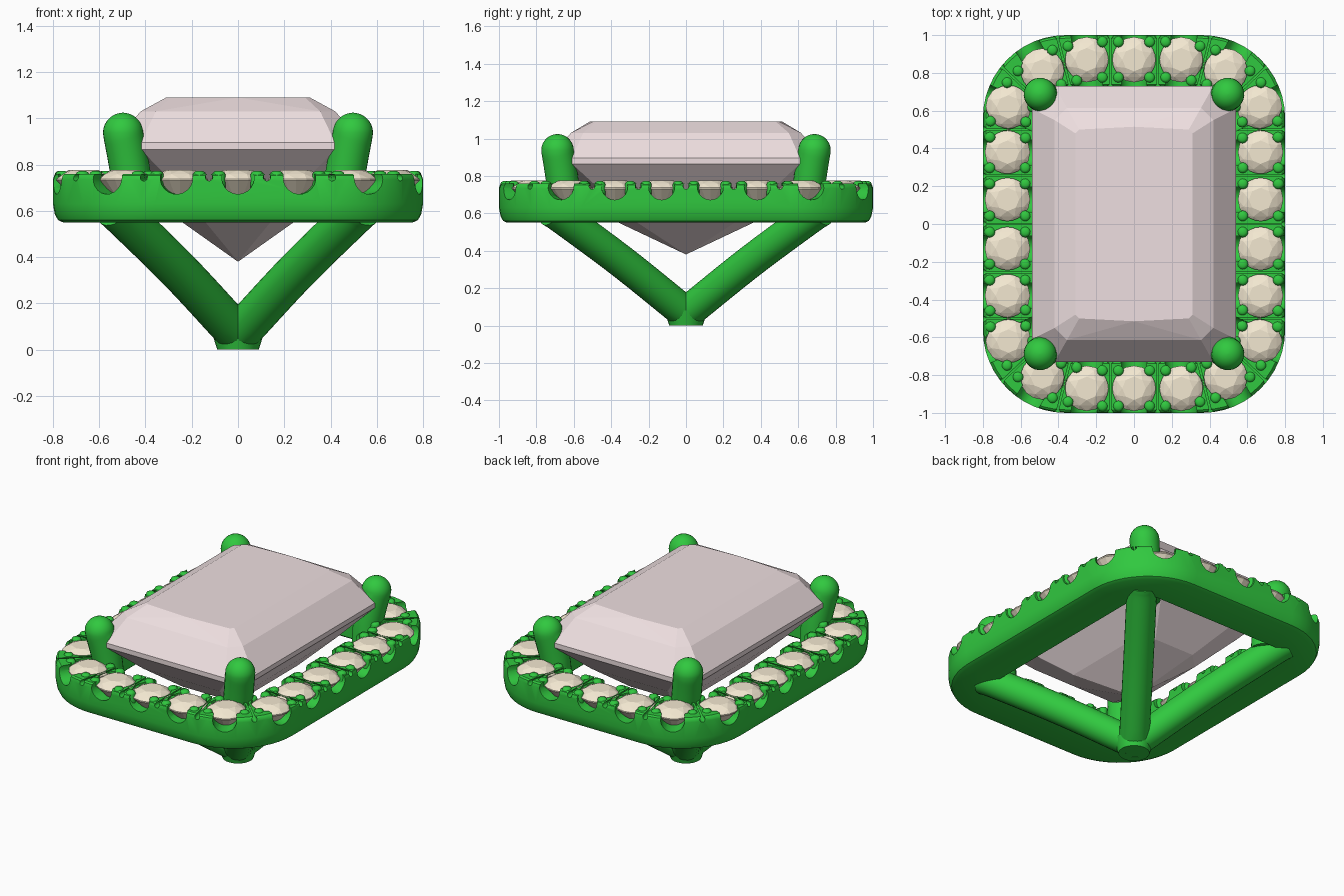
import bpy, bmesh, math
from mathutils import Vector, Matrix

if "Cube" in bpy.data.objects:
    bpy.data.objects.remove(bpy.data.objects["Cube"])


def material(name, col):
    m = bpy.data.materials.new(name)
    m.diffuse_color = (*col, 1)
    m.use_nodes = True
    m.node_tree.nodes["Principled BSDF"].inputs["Base Color"].default_value = m.diffuse_color
    return m


METAL = material("green_metal", (0.03, 0.58, 0.05))
CREAM = material("cream_stone", (0.90, 0.81, 0.64))
PINK = material("pink_stone", (0.86, 0.74, 0.75))


def make(name, bm, mat, smooth=None):
    bmesh.ops.recalc_face_normals(bm, faces=bm.faces[:])
    me = bpy.data.meshes.new(name)
    bm.to_mesh(me)
    bm.free()
    ob = bpy.data.objects.new(name, me)
    bpy.context.collection.objects.link(ob)
    if mat:
        me.materials.append(mat)
    if smooth:
        bpy.ops.object.select_all(action='DESELECT')
        bpy.context.view_layer.objects.active = ob
        ob.select_set(True)
        bpy.ops.object.shade_smooth_by_angle(angle=math.radians(smooth))
    return ob


def hull(bm, pts):
    vs = [bm.verts.new(p) for p in pts]
    bmesh.ops.convex_hull(bm, input=vs)


def loft(bm, rings, closed=False):
    loops = [[bm.verts.new(p) for p in r] for r in rings]
    n = len(loops[0])
    for k in range(len(loops) - (0 if closed else 1)):
        a, b = loops[k], loops[(k + 1) % len(loops)]
        for i in range(n):
            j = (i + 1) % n
            bm.faces.new((a[i], a[j], b[j], b[i]))
    if not closed:
        bm.faces.new(loops[0])
        bm.faces.new(loops[-1])


def rounded_rect(a, b, r, n=12):
    pts = []
    for q, (sx, sy) in enumerate([(1, 1), (-1, 1), (-1, -1), (1, -1)]):
        for i in range(n + 1):
            t = math.pi / 2 * (q + i / n)
            pts.append(Vector((sx * (a - r) + r * math.cos(t), sy * (b - r) + r * math.sin(t), 0)))
    return pts


def circle(r, z, n, off=0.0):
    return [Vector((r * math.cos(2 * math.pi * (i + off) / n), r * math.sin(2 * math.pi * (i + off) / n), z))
            for i in range(n)]


def rod(bm, p, axis, r1, r2, length, n=16):
    """Cylinder or cone centred on p along axis."""
    rot = Vector((0, 0, 1)).rotation_difference(axis).to_matrix().to_4x4()
    bmesh.ops.create_cone(bm, cap_ends=True, segments=n, radius1=r1, radius2=r2, depth=length,
                          matrix=Matrix.Translation(p) @ rot)


# halo stone layout: one quarter, then all around
quarter = [(.67, .13), (.67, .38), (.665, .62), (.485, .81), (.25, .87)]
spots = quarter + [(0, .87)] + [(-x, y) for x, y in reversed(quarter)]
spots += [(-x, -y) for x, y in spots]
spots = [Vector((x, y, 0)) for x, y in spots]
N = len(spots)
UP = Vector((0, 0, 1))

# halo stones
bm = bmesh.new()
for p in spots:
    pts = (circle(.062, .776, 8) + circle(.098, .759, 8, .5) + circle(.12, .738, 16)
           + circle(.12, .731, 16) + [Vector((0, 0, .6))])
    hull(bm, [p + v for v in pts])
make("halo_stones", bm, CREAM)

# halo band: profile swept between inner and outer outlines
inner, outer = rounded_rect(.525, .725, .09), rounded_rect(.80, 1.0, .44)
profile = [(0, .56), (.04, .55), (.84, .55), (.92, .56), (.97, .585), (1, .63),
           (1, .735), (.98, .752), (.94, .76), (.05, .76), (0, .745)]
bm = bmesh.new()
loft(bm, [[a.lerp(b, t) + UP * z for a, b in zip(inner, outer)] for t, z in profile], closed=True)
band = make("halo_band", bm, METAL)

# cutters: stone seats, scalloped notches, thin slits between stones
seats, notches, slits, beads = (bmesh.new() for _ in range(4))
for i, p in enumerate(spots):
    nxt, prv = spots[(i + 1) % N], spots[i - 1]
    t = (nxt - prv).normalized()
    out = Vector((t.y, -t.x, 0))
    loft(seats, [[p + v for v in circle(r, z, 24)] for r, z in ((.05, .655), (.114, .73), (.114, .85))])
    rod(notches, p + UP * .742 + out * .02, out, .07, .07, .42, 20)
    t = (nxt - p).normalized()
    out = Vector((t.y, -t.x, 0))
    mid = (p + nxt) / 2
    rod(slits, mid + UP * .745, out, .016, .016, .4, 12)
    # gripping beads beside each slit
    for s in (-1, 1):
        for o in (-1, 1):
            c = mid + t * s * .042 + out * o * .094
            loft(beads, [[c + v for v in circle(r, z, 12)]
                         for r, z in ((.029, .66), (.029, .755), (.025, .766), (.014, .772))])
for name, cb in (("seat_cutter", seats), ("notch_cutter", notches), ("slit_cutter", slits)):
    cut = make(name, cb, None)
    cut.hide_render = True
    cut.hide_set(True)
    mod = band.modifiers.new(name, 'BOOLEAN')
    mod.operation, mod.solver, mod.object, mod.use_self = 'DIFFERENCE', 'EXACT', cut, True
bpy.context.view_layer.update()
me = bpy.data.meshes.new_from_object(band.evaluated_get(bpy.context.evaluated_depsgraph_get()))
band.modifiers.clear()
band.data = me
bpy.ops.object.select_all(action='DESELECT')
bpy.context.view_layer.objects.active = band
band.select_set(True)
bpy.ops.object.shade_smooth_by_angle(angle=math.radians(35))
for ob in [o for o in bpy.data.objects if o.name.endswith("_cutter")]:
    bpy.data.objects.remove(ob)
make("halo_beads", beads, METAL, 50)


# centre stone: stepped tiers with clipped corners
def tier(a, b, c, z):
    return [Vector((sx * x, sy * y, z)) for sx in (-1, 1) for sy in (-1, 1) for x, y in ((a - c, b), (a, b - c))]


bm = bmesh.new()
pts = [Vector((0, 0, .38))]
for args in ((.24, .36, .1, .55), (.40, .57, .13, .71), (.54, .73, .12, .865), (.54, .73, .12, .895),
             (.42, .615, .065, 1.03), (.31, .50, .02, 1.09)):
    pts += tier(*args)
pts += [Vector((0, s * .515, 1.09)) for s in (-1, 1)]
hull(bm, pts)
bmesh.ops.dissolve_limit(bm, angle_limit=.01, verts=bm.verts[:], edges=bm.edges[:])
make("centre_stone", bm, PINK)


# tubes along smooth paths, mirrored to all four corners
def tube(name, path, r, dome):
    P = [Vector(p) for p in path]
    P = [2 * P[0] - P[1]] + P + [2 * P[-1] - P[-2]]
    line = []
    for k in range(1, len(P) - 2):
        a, b, c, d = P[k - 1:k + 3]
        for i in range(8):
            t = i / 8
            line.append(.5 * (2 * b + (c - a) * t + (2 * a - 5 * b + 4 * c - d) * t * t
                              + (3 * b - a - 3 * c + d) * t ** 3))
    line.append(P[-2])
    tans = [(line[min(i + 1, len(line) - 1)] - line[max(i - 1, 0)]).normalized() for i in range(len(line))]
    rad = [r] * len(line)
    if dome:
        end, tans[-1] = line[-1], UP
        for k in range(1, 8):
            a = math.pi / 2 * k / 7.2
            line.append(end + UP * r * math.sin(a))
            tans.append(UP)
            rad.append(r * math.cos(a))
    rings = []
    for p, t, q in zip(line, tans, rad):
        u = Vector((.66, -.75, 0))
        u = (u - t * u.dot(t)).normalized()
        v = t.cross(u)
        ring = [p + q * (u * math.cos(w) + v * math.sin(w)) for w in (2 * math.pi * i / 24 for i in range(24))]
        rings.append([Vector((x, y, max(z, 0))) for x, y, z in ring])
    bm = bmesh.new()
    loft(bm, rings)
    ob = make(name, bm, METAL, 40)
    mod = ob.modifiers.new("mirror", 'MIRROR')
    mod.use_axis = (True, True, False)
    mod.use_mirror_merge = False


tube("prongs", [(.455, .645, .57), (.46, .655, .72), (.475, .668, .82), (.497, .687, .937)], .087, True)
tube("basket_struts", [(0, 0, .065), (.25, .335, .335), (.485, .645, .565), (.54, .72, .615)], .088, False)

# foot where the struts meet
bm = bmesh.new()
rod(bm, Vector((0, 0, .04)), UP, .09, .115, .08, 24)
make("basket_foot", bm, METAL, 40)
